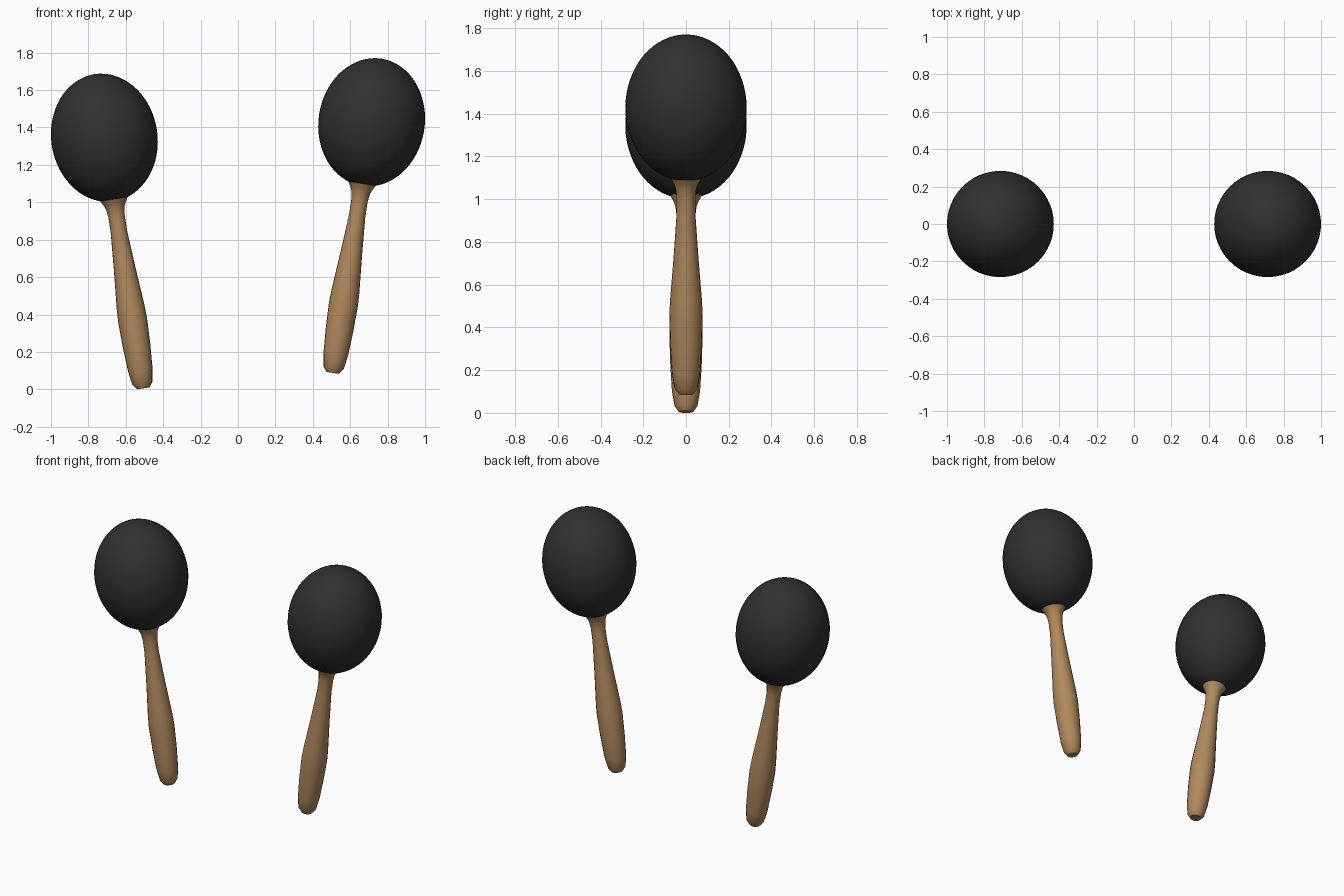
import bpy
import math
from mathutils import Matrix

if "Cube" in bpy.data.objects:
    bpy.data.objects.remove(bpy.data.objects["Cube"], do_unlink=True)


def make_material(name, color):
    mat = bpy.data.materials.new(name)
    mat.use_nodes = True
    mat.diffuse_color = color
    bsdf = mat.node_tree.nodes["Principled BSDF"]
    bsdf.inputs["Base Color"].default_value = color
    bsdf.inputs["Roughness"].default_value = 0.6
    return mat


black = make_material("matte black", (0.03, 0.03, 0.03, 1))
wood = make_material("warm wood", (0.44, 0.25, 0.11, 1))

# Handle outline: (radius, distance along the axis from the butt end)
HANDLE = [(0.034, 0.0), (0.054, 0.028), (0.066, 0.1), (0.074, 0.23),
          (0.078, 0.37), (0.075, 0.44), (0.058, 0.65), (0.044, 0.85),
          (0.044, 0.93), (0.05, 0.975), (0.06, 1.0), (0.074, 1.024)]
SIDES = 20
TILT = math.radians(8.8)


def lathe(name, profile, sides):
    """Turn a profile around the z axis and close both ends."""
    verts, faces = [], []
    for r, z in profile:
        for i in range(sides):
            a = math.tau * i / sides
            verts.append((r * math.cos(a), r * math.sin(a), z))
    for k in range(len(profile) - 1):
        for i in range(sides):
            j = (i + 1) % sides
            faces.append((k * sides + i, k * sides + j,
                          (k + 1) * sides + j, (k + 1) * sides + i))
    faces.append(tuple(reversed(range(sides))))
    faces.append(tuple(range(len(verts) - sides, len(verts))))
    mesh = bpy.data.meshes.new(name)
    mesh.from_pydata(verts, [], faces)
    obj = bpy.data.objects.new(name, mesh)
    bpy.context.collection.objects.link(obj)
    return obj


def finish(obj, mat, place):
    obj.data.materials.append(mat)
    obj.matrix_world = place
    bpy.ops.object.select_all(action="DESELECT")
    obj.select_set(True)
    bpy.context.view_layer.objects.active = obj
    bpy.ops.object.shade_smooth_by_angle(angle=math.radians(30))


def shaker(side, sign, lift):
    place = (Matrix.Translation((sign * 0.507, 0, lift))
             @ Matrix.Rotation(sign * TILT, 4, "Y"))
    # Turned wooden handle with a flared collar
    finish(lathe(side + "_handle", HANDLE, SIDES), wood, place)
    # Egg-shaped head
    bpy.ops.mesh.primitive_uv_sphere_add(segments=48, ring_count=32, radius=1)
    head = bpy.context.object
    head.name = side + "_head"
    head.data.transform(Matrix.Translation((0, 0, 1.356))
                        @ Matrix.Diagonal((0.284, 0.284, 0.344, 1)))
    finish(head, black, place)


shaker("right", -1, 0.005)
shaker("left", 1, 0.088)
